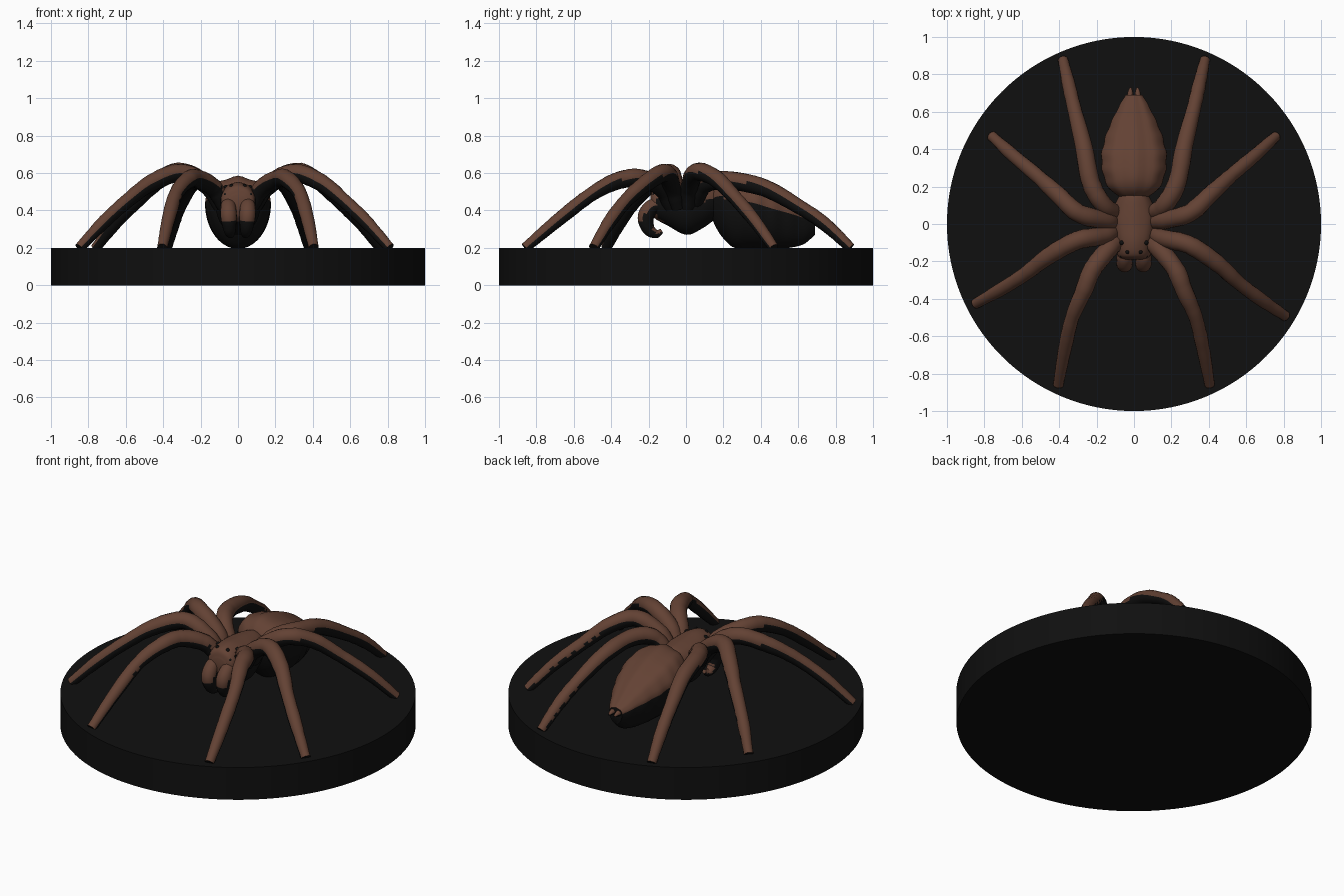
import bpy, bmesh, math, random
from mathutils import Vector, Matrix

random.seed(4)
cube = bpy.data.objects.get("Cube")
if cube:
    bpy.data.objects.remove(cube, do_unlink=True)


def material(name, color):
    m = bpy.data.materials.new(name)
    m.use_nodes = True
    m.diffuse_color = color
    m.node_tree.nodes["Principled BSDF"].inputs["Base Color"].default_value = color
    return m


black = material("black", (0.005, 0.005, 0.005, 1))
brown = material("brown", (0.125, 0.054, 0.034, 1))


def smooth_rows(rows, steps):
    """Catmull-Rom interpolation of rows of numbers."""
    rows = [Vector(r) for r in rows]
    padded = [2 * rows[0] - rows[1]] + rows + [2 * rows[-1] - rows[-2]]
    out = []
    for i in range(len(rows) - 1):
        a, b, c, d = padded[i:i + 4]
        for k in range(steps):
            t = k / steps
            out.append(0.5 * (2 * b + (c - a) * t + (2 * a - 5 * b + 4 * c - d) * t ** 2
                              + (3 * b - a - 3 * c + d) * t ** 3))
    return out + [rows[-1]]


def finish(bm, name, is_brown=None):
    bmesh.ops.recalc_face_normals(bm, faces=bm.faces)
    for f in bm.faces:
        f.normal_update()
        f.material_index = int(bool(is_brown and is_brown(f)))
    mesh = bpy.data.meshes.new(name)
    bm.to_mesh(mesh)
    bm.free()
    mesh.materials.append(black)
    mesh.materials.append(brown)
    ob = bpy.data.objects.new(name, mesh)
    bpy.context.collection.objects.link(ob)
    bpy.ops.object.select_all(action='DESELECT')
    ob.select_set(True)
    bpy.context.view_layer.objects.active = ob
    bpy.ops.object.shade_smooth_by_angle(angle=math.radians(50))
    return ob


def skin(rings, name, is_brown):
    """Bridge rings of points into a closed surface."""
    bm = bmesh.new()
    loops = [[bm.verts.new(p) for p in ring] for ring in rings]
    n = len(loops[0])
    for a, b in zip(loops, loops[1:]):
        for i in range(n):
            j = (i + 1) % n
            bm.faces.new((a[i], a[j], b[j], b[i]))
    bm.faces.new(loops[0])
    bm.faces.new(loops[-1])
    return finish(bm, name, is_brown)


def tube(points, radii, name, is_brown, sides=16, steps=7, bump=0.05):
    path = smooth_rows([(*p, r) for p, r in zip(points, radii)], steps)
    centres = [Vector(p[:3]) for p in path]
    out = centres[2 * steps] - centres[0]
    side = out.cross(Vector((0, 0, 1))).normalized()
    rings = []
    for i, c in enumerate(centres):
        t = (centres[min(i + 1, len(path) - 1)] - centres[max(i - 1, 0)]).normalized()
        u = (side - t * side.dot(t)).normalized()
        v = t.cross(u)
        # slight swelling along each segment gives visible joints
        r = path[i][3] * (1 + bump * math.sin(math.pi * (i % (2 * steps)) / (2 * steps))
                          + random.uniform(-bump, bump) * 0.6)
        rings.append([c + r * (u * math.cos(a) + v * math.sin(a))
                      for a in (2 * math.pi * k / sides for k in range(sides))])
    return skin(rings, name, is_brown)


def body(rows, name, is_brown, ridge=0.0, sides=40):
    """Rows: y, half width, rim height, top, bottom."""
    rings = []
    for y, w, rim, top, low in smooth_rows(rows, 6):
        ring = []
        for k in range(sides):
            a = 2 * math.pi * k / sides
            s = math.sin(a)
            lift = (top - rim if s > 0 else rim - low) * s
            if s > 0:
                lift += ridge * math.cos(8 * a) * s * w / 0.17
            scallop = 1 + ridge * 3 * math.sin(70 * y)
            ring.append(Vector((w * scallop * math.cos(a), y, rim + lift)))
        rings.append(ring)
    return skin(rings, name, is_brown)


def upper(f):
    return f.normal.z > 0.08


def upper_or_face(f):
    c = f.calc_center_median()
    return upper(f) or (f.normal.y < -0.4 and c.y < -0.1 and c.z > 0.34)


# Round base
bm = bmesh.new()
bmesh.ops.create_cone(bm, cap_ends=True, segments=128, radius1=1, radius2=1, depth=0.2,
                      matrix=Matrix.Translation((0, 0, 0.1)))
finish(bm, "base")

# Abdomen, with long ridges on its back
body([(0.13, 0.05, 0.45, 0.49, 0.38), (0.16, 0.10, 0.46, 0.54, 0.31),
      (0.20, 0.14, 0.46, 0.57, 0.25), (0.26, 0.165, 0.455, 0.58, 0.20),
      (0.36, 0.175, 0.44, 0.56, 0.195), (0.46, 0.155, 0.41, 0.52, 0.195),
      (0.55, 0.12, 0.385, 0.47, 0.20), (0.63, 0.08, 0.36, 0.41, 0.22),
      (0.69, 0.045, 0.34, 0.37, 0.27)], "abdomen", upper, ridge=0.006)

# Head and thorax
body([(-0.19, 0.05, 0.44, 0.48, 0.40), (-0.17, 0.085, 0.45, 0.53, 0.36),
      (-0.10, 0.10, 0.45, 0.55, 0.32), (0, 0.12, 0.44, 0.545, 0.27),
      (0.08, 0.11, 0.44, 0.54, 0.30), (0.15, 0.08, 0.45, 0.53, 0.35),
      (0.19, 0.05, 0.45, 0.50, 0.40)], "carapace", upper_or_face, ridge=0.002)

# Legs, listed for the left side and mirrored; twist spreads the pair unevenly
legs = {
    "front": (0, [(0.07, -0.08, 0.42), (0.13, -0.13, 0.52), (0.22, -0.24, 0.57),
                  (0.27, -0.36, 0.56), (0.33, -0.50, 0.49), (0.37, -0.67, 0.36),
                  (0.405, -0.86, 0.20)]),
    "mid_front": (2.3, [(0.09, -0.04, 0.42), (0.16, -0.07, 0.53), (0.30, -0.10, 0.60),
                        (0.45, -0.19, 0.55), (0.57, -0.29, 0.46), (0.70, -0.38, 0.34),
                        (0.83, -0.46, 0.20)]),
    "mid_back": (0, [(0.09, 0.01, 0.42), (0.16, 0.02, 0.53), (0.30, 0.06, 0.605),
                     (0.41, 0.16, 0.57), (0.52, 0.26, 0.47), (0.65, 0.37, 0.34),
                     (0.76, 0.47, 0.20)]),
    "back": (0, [(0.08, 0.05, 0.44), (0.16, 0.10, 0.54), (0.23, 0.22, 0.56),
                 (0.27, 0.42, 0.52), (0.32, 0.62, 0.41), (0.35, 0.75, 0.32),
                 (0.38, 0.88, 0.20)]),
}
leg_radii = [0.04, 0.046, 0.049, 0.044, 0.038, 0.034, 0.027]
palp = [(0.05, -0.12, 0.43), (0.052, -0.18, 0.42), (0.05, -0.215, 0.365),
        (0.045, -0.20, 0.30), (0.04, -0.16, 0.275), (0.035, -0.13, 0.29)]
for side, sign in (("left", 1), ("right", -1)):
    for name, (twist, pts) in legs.items():
        turn = Matrix.Rotation(-math.radians(twist), 3, 'Z')
        path = [turn @ Vector((sign * x, y, z)) for x, y, z in pts]
        tube(path, leg_radii, f"{name}_leg_{side}", upper)
    # Curled mouthparts
    tube([(sign * x, y, z) for x, y, z in palp], [0.035, 0.04, 0.043, 0.033, 0.023, 0.012],
         f"mouthpart_{side}", upper_or_face, bump=0.02)
    # Spinneret
    tube([(sign * 0.02, 0.66, 0.34), (sign * 0.02, 0.70, 0.34), (sign * 0.018, 0.73, 0.335)],
         [0.018, 0.014, 0.005], f"spinneret_{side}", upper, steps=4)
    # Eyes
    for i, (x, y, z, r) in enumerate([(0.03, -0.172, 0.49, 0.013), (0.065, -0.168, 0.485, 0.011),
                                      (0.035, -0.15, 0.53, 0.011), (0.065, -0.10, 0.523, 0.013)]):
        bm = bmesh.new()
        bmesh.ops.create_uvsphere(bm, u_segments=12, v_segments=8, radius=r,
                                  matrix=Matrix.Translation((sign * x, y, z)))
        finish(bm, f"eye_{side}_{i + 1}")
